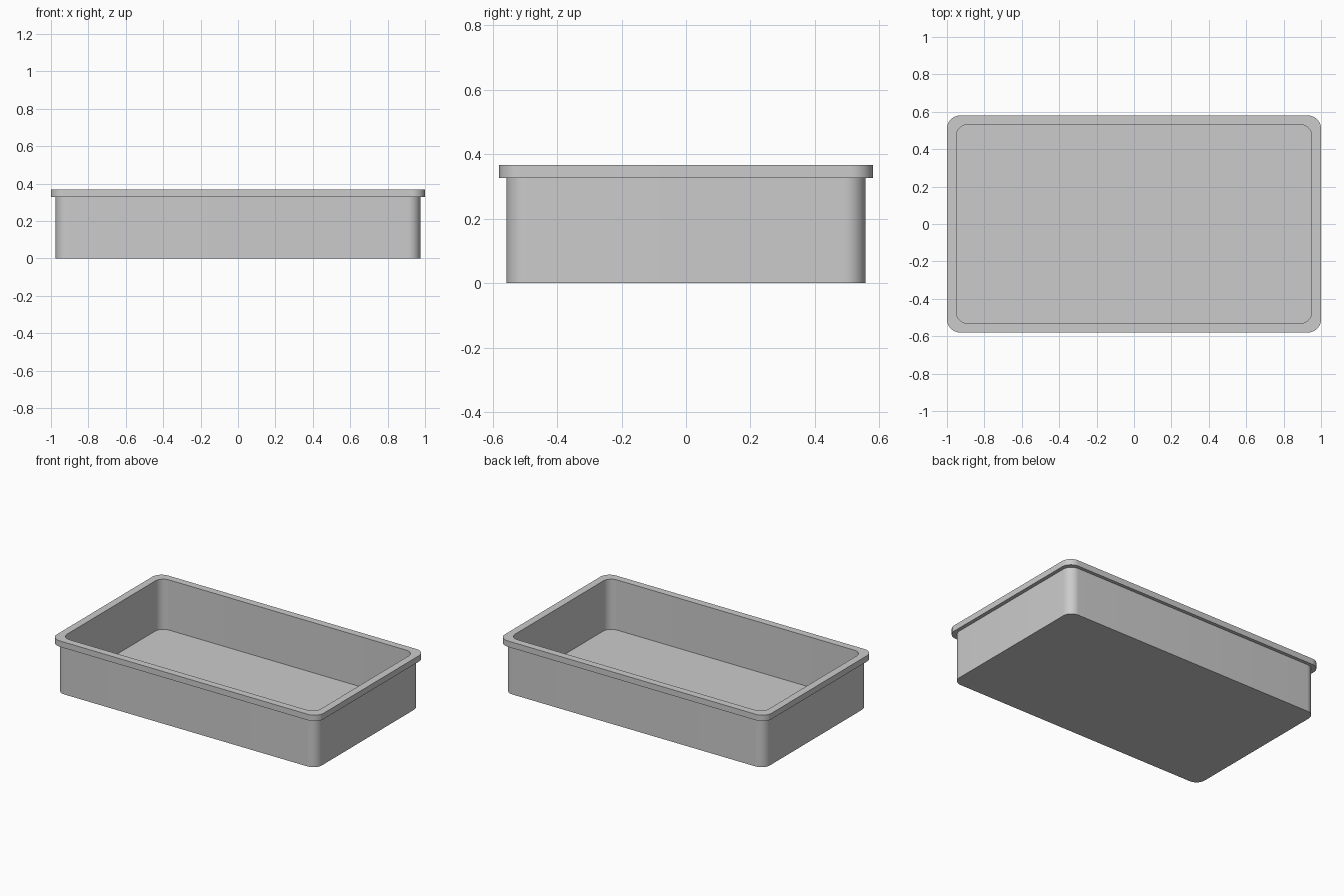
import bpy, bmesh
from math import sin, cos, pi

if "Cube" in bpy.data.objects:
    bpy.data.objects.remove(bpy.data.objects["Cube"])

SEG = 12  # segments per rounded corner


def rounded_loop(bm, hx, hy, r, z):
    """Ring of vertices around a rounded rectangle."""
    ring = []
    corners = [(1, 1), (-1, 1), (-1, -1), (1, -1)]
    for i, (sx, sy) in enumerate(corners):
        for k in range(SEG + 1):
            a = (i + k / SEG) * pi / 2
            ring.append(bm.verts.new((sx * (hx - r) + r * cos(a),
                                      sy * (hy - r) + r * sin(a), z)))
    return ring


def bridge(bm, a, b):
    n = len(a)
    for i in range(n):
        j = (i + 1) % n
        bm.faces.new((a[i], a[j], b[j], b[i]))


# Tray section from underside, up the wall, over the lip and down to the floor:
# half width, half depth, corner radius, height
section = [
    (0.975, 0.557, 0.065, 0.0),
    (0.975, 0.557, 0.065, 0.327),
    (1.0, 0.58, 0.07, 0.327),
    (1.0, 0.58, 0.07, 0.367),
    (0.95, 0.531, 0.06, 0.367),
    (0.95, 0.531, 0.06, 0.027),
]

bm = bmesh.new()
rings = [rounded_loop(bm, *s) for s in section]
for lower, upper in zip(rings, rings[1:]):
    bridge(bm, lower, upper)

# Underside and inner floor
bm.faces.new(rings[0][::-1])
bm.faces.new(rings[-1])
bmesh.ops.recalc_face_normals(bm, faces=bm.faces[:])

mesh = bpy.data.meshes.new("tray")
bm.to_mesh(mesh)
bm.free()
tray = bpy.data.objects.new("tray", mesh)
bpy.context.collection.objects.link(tray)

# Smooth corners, crisp rim edges
bpy.context.view_layer.objects.active = tray
tray.select_set(True)
bpy.ops.object.shade_smooth_by_angle(angle=pi / 6)
